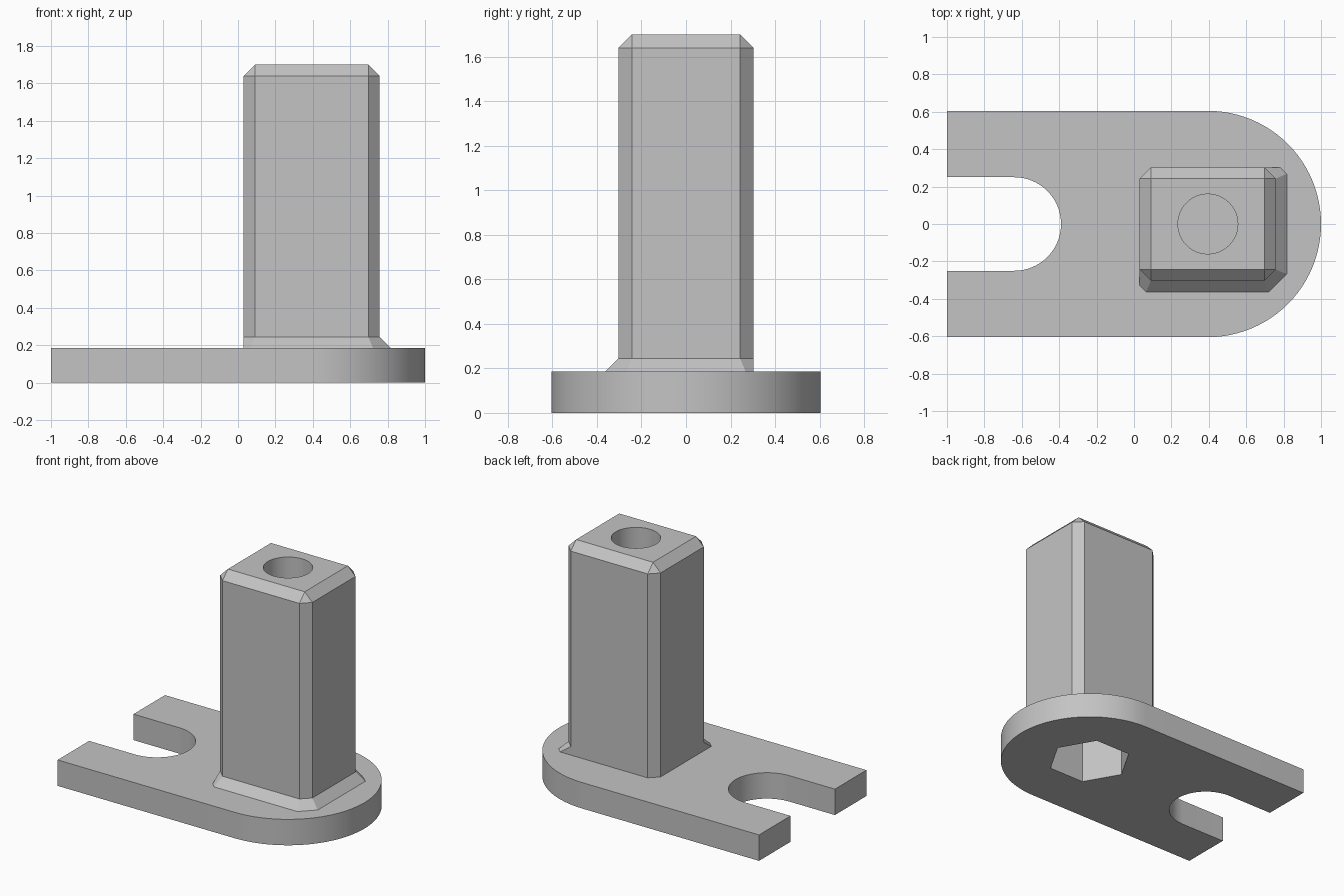
import bpy, bmesh, math

if "Cube" in bpy.data.objects:
    bpy.data.objects.remove(bpy.data.objects["Cube"], do_unlink=True)

T = 0.185            # plate thickness
TOP = 1.70           # top of post
W = 0.605            # plate half width
CX = 0.395           # shared centre of post and rounded end
C = 0.06             # chamfer size
X0, X1, Y = 0.03, 0.757, 0.303   # post sides

grey = bpy.data.materials.new("plain_grey")
grey.use_nodes = True
COLOUR = (0.55, 0.55, 0.55, 1)
grey.diffuse_color = COLOUR
grey.node_tree.nodes["Principled BSDF"].inputs["Base Color"].default_value = COLOUR


def make_object(name, bm):
    bmesh.ops.recalc_face_normals(bm, faces=bm.faces)
    mesh = bpy.data.meshes.new(name)
    bm.to_mesh(mesh)
    bm.free()
    mesh.materials.append(grey)
    obj = bpy.data.objects.new(name, mesh)
    bpy.context.collection.objects.link(obj)
    return obj


def prism(points, z0, z1):
    """Extrude a flat outline from z0 up to z1."""
    bm = bmesh.new()
    face = bm.faces.new([bm.verts.new((x, y, z0)) for x, y in points])
    new = bmesh.ops.extrude_face_region(bm, geom=[face])["geom"]
    up = [v for v in new if isinstance(v, bmesh.types.BMVert)]
    bmesh.ops.translate(bm, verts=up, vec=(0, 0, z1 - z0))
    return bm


def arc(cx, r, start, end, steps):
    angles = [math.radians(start + (end - start) * i / steps) for i in range(steps + 1)]
    return [(cx + r * math.cos(a), r * math.sin(a)) for a in angles]


def circle(cx, r, sides):
    return arc(cx, r, 0, 360, sides)[:-1]


def cut(obj, cutter):
    mod = obj.modifiers.new("cut", "BOOLEAN")
    mod.operation = "DIFFERENCE"
    mod.solver = "EXACT"
    mod.object = cutter
    bpy.context.view_layer.objects.active = obj
    bpy.ops.object.modifier_apply(modifier=mod.name)


# Base plate: rounded at one end, open slot at the other
slot = 0.25
outline = [(-1, -W)] + arc(CX, W, -90, 90, 48) + [(-1, W), (-1, slot)]
outline += arc(-0.64, slot, 90, -90, 32) + [(-1, -slot)]
plate = make_object("base_plate", prism(outline, 0, T))

# Post: box with chamfered upright and top edges
bm = prism([(X0, -Y), (X1, -Y), (X1, Y), (X0, Y)], T, TOP)
edges = [e for e in bm.edges if max(v.co.z for v in e.verts) > T + 0.01]
bmesh.ops.bevel(bm, geom=edges, offset=C, segments=1, affect="EDGES", profile=0.5)
# flatten the foot so the post meets the plate squarely
for v in bm.verts:
    if v.co.z < T + 0.1:
        v.co.z = T
post = make_object("square_post", bm)

# Sloped foot along the front and left sides of the post
k = C * math.tan(math.radians(22.5))
top_path = [(X0, -Y + C), (X0 + C, -Y), (X1 - C, -Y),
            (X1, -Y + C), (X1, Y - C), (X1 - C, Y)]
low_path = [(X0, -Y - k), (X0 + C - k, -Y - C), (X1 - C + k, -Y - C),
            (X1 + C, -Y + C - k), (X1 + C, Y - C + k), (X1 + k, Y)]
bm = bmesh.new()
rows = [[bm.verts.new((*low, T)), bm.verts.new((*top, T + C)), bm.verts.new((*top, T))]
        for low, top in zip(low_path, top_path)]
for a, b in zip(rows, rows[1:]):
    for i in range(3):
        j = (i + 1) % 3
        bm.faces.new((a[i], b[i], b[j], a[j]))
bm.faces.new(rows[0])
bm.faces.new(rows[-1])
make_object("post_foot_chamfer", bm)

# Deep hexagonal pocket from below, round blind hole from above
hex_cutter = make_object("hex_pocket_cutter", prism(circle(CX, 0.283, 6), -0.1, 0.85))
hole_cutter = make_object("round_hole_cutter", prism(circle(CX, 0.16, 48), 0.87, TOP + 0.1))
cut(plate, hex_cutter)
cut(post, hex_cutter)
cut(post, hole_cutter)
for cutter in (hex_cutter, hole_cutter):
    bpy.data.objects.remove(cutter, do_unlink=True)

# Smooth the round walls, keep edges sharp
for obj in (plate, post):
    bpy.ops.object.select_all(action="DESELECT")
    obj.select_set(True)
    bpy.context.view_layer.objects.active = obj
    bpy.ops.object.shade_smooth_by_angle(angle=math.radians(25))
